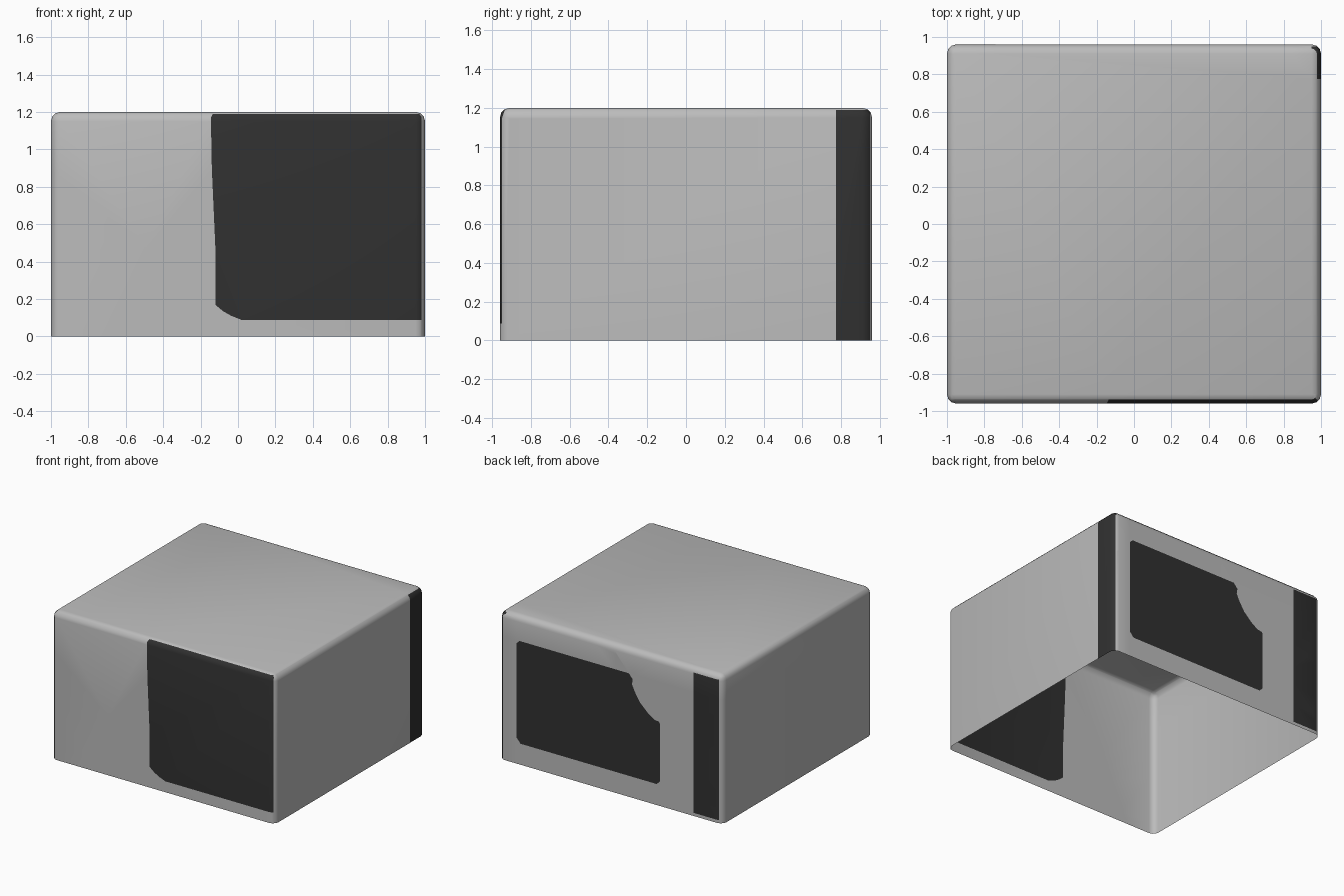
import bpy, bmesh, math
from mathutils import Vector

if "Cube" in bpy.data.objects:
    bpy.data.objects.remove(bpy.data.objects["Cube"])

HX, HY, H, R = 1.0, 0.96, 1.2, 0.05


def material(name, c):
    m = bpy.data.materials.new(name)
    m.diffuse_color = (c, c, c, 1)
    m.use_nodes = True
    m.node_tree.nodes["Principled BSDF"].inputs["Base Color"].default_value = m.diffuse_color
    return m


# rounded box, open underneath
bm = bmesh.new()
bmesh.ops.create_cube(bm, size=1)
for v in bm.verts:
    v.co = Vector((v.co.x * 2 * HX, v.co.y * 2 * HY, (v.co.z + 0.5) * H))
edges = [e for e in bm.edges if max(v.co.z for v in e.verts) > 0.1]
bmesh.ops.bevel(bm, geom=edges, offset=R, offset_type='OFFSET', segments=3,
                profile=0.5, affect='EDGES')
bm.normal_update()
bottom = [f for f in bm.faces if f.normal.z < -0.5]
bmesh.ops.delete(bm, geom=bottom, context='FACES')


def inside(u, w, poly):
    hit = False
    for (x1, y1), (x2, y2) in zip(poly, poly[1:] + poly[:1]):
        if (y1 > w) != (y2 > w) and u < (x2 - x1) * (w - y1) / (y2 - y1) + x1:
            hit = not hit
    return hit


def paint(poly, axis, side):
    """Cut an outline into one wall (axis = horizontal axis of the outline) and darken it."""
    depth, limit = (1, HY - R) if axis == 0 else (0, HX - R)

    def wall():
        return [f for f in bm.faces if f.calc_center_median()[depth] * side > limit]

    for a, b in zip(poly, poly[1:] + poly[:1]):
        p, n = Vector((0, 0, a[1])), Vector((0, 0, b[0] - a[0]))
        p[axis], n[axis] = a[0], a[1] - b[1]
        faces = wall()
        geom = set(faces)
        for f in faces:
            geom.update(f.edges)
            geom.update(f.verts)
        bmesh.ops.bisect_plane(bm, geom=list(geom), dist=1e-5,
                               plane_co=p, plane_no=n.normalized())
    for f in wall():
        c = f.calc_center_median()
        if inside(c[axis], c.z, poly):
            f.material_index = 1


# large front panel
paint([(-0.145, 1.17), (-0.135, 1.19), (0.97, 1.19), (0.98, 1.175), (0.98, 0.088),
       (0.02, 0.088), (-0.04, 0.112), (-0.08, 0.135), (-0.12, 0.168),
       (-0.12, 0.45), (-0.14, 0.9)], 0, -1)
# back panel with a scooped upper corner
paint([(0.845, 0.21), (0.81, 0.17), (-0.41, 0.17), (-0.44, 0.2), (-0.44, 0.665),
       (-0.43, 0.68), (-0.39, 0.685), (-0.33, 0.725), (-0.26, 0.79), (-0.21, 0.87),
       (-0.188, 0.92), (-0.195, 0.96), (-0.16, 1.0), (0.82, 1.0), (0.845, 0.975)], 0, 1)
# strips at the back corners
paint([(-0.965, 0.025), (-0.74, 0.025), (-0.74, 1.16), (-0.965, 1.16)], 0, 1)
paint([(0.775, -0.01), (0.95, -0.01), (0.95, 1.19), (0.775, 1.19)], 1, 1)

for f in bm.faces:
    f.smooth = True
me = bpy.data.meshes.new("box_shell")
bm.to_mesh(me)
bm.free()
me.materials.append(material("light grey", 0.5))
me.materials.append(material("charcoal", 0.03))
ob = bpy.data.objects.new("box_shell", me)
bpy.context.collection.objects.link(ob)
